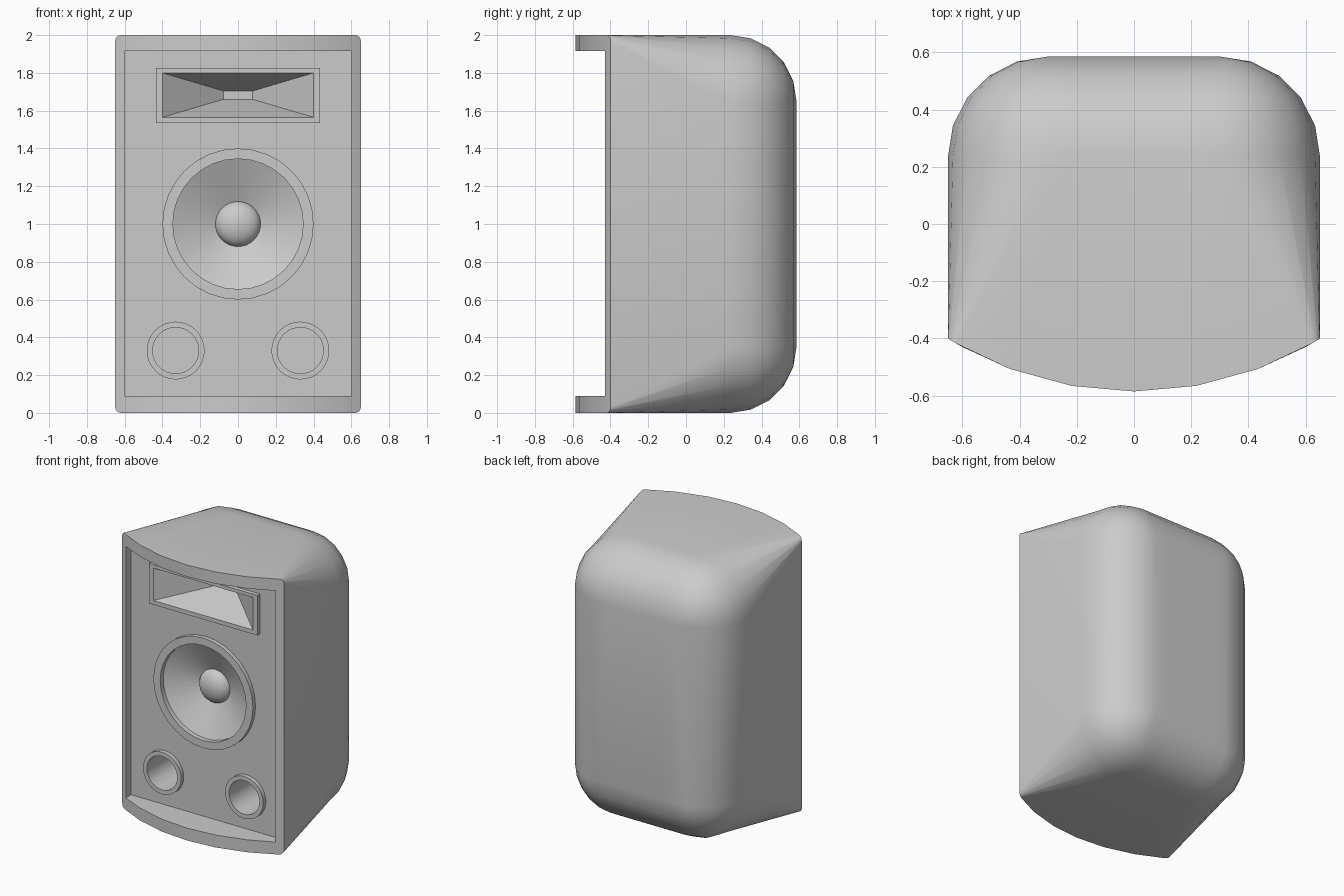
import bpy, bmesh, math
from math import sin, cos, pi, sqrt

cube = bpy.data.objects.get("Cube")
if cube:
    bpy.data.objects.remove(cube, do_unlink=True)

GREY = (0.6, 0.6, 0.6, 1)
mat = bpy.data.materials.new("grey plastic")
mat.use_nodes = True
mat.diffuse_color = GREY
bsdf = next(n for n in mat.node_tree.nodes if n.type == 'BSDF_PRINCIPLED')
bsdf.inputs["Base Color"].default_value = GREY
bsdf.inputs["Roughness"].default_value = 0.6

HALF_W, HEIGHT, SIDE_Y = 0.65, 2.0, -0.4
ROUND, BACK_Y = 0.35, 0.585
OPEN_X, OPEN_LOW, OPEN_HIGH = 0.6, 0.09, 1.915
BAFFLE_Y, RIM_Y = -0.37, -0.40
SIDES = 32


def finish(bm, name):
    mesh = bpy.data.meshes.new(name)
    bm.to_mesh(mesh)
    bm.free()
    mesh.materials.append(mat)
    obj = bpy.data.objects.new(name, mesh)
    bpy.context.collection.objects.link(obj)
    bpy.ops.object.select_all(action='DESELECT')
    obj.select_set(True)
    bpy.context.view_layer.objects.active = obj
    bpy.ops.object.shade_smooth_by_angle(angle=math.radians(30))
    return obj


def loft(name, rings, cap_start=False, cap_end=False):
    """Skin a list of equal point rings, from the back outwards to the inside."""
    bm = bmesh.new()
    rows = [[bm.verts.new(p) for p in ring] for ring in rings]
    n = len(rows[0])
    for a, b in zip(rows, rows[1:]):
        for i in range(n):
            j = (i + 1) % n
            bm.faces.new((a[i], a[j], b[j], b[i]))
    if cap_start:
        bm.faces.new(rows[0][::-1])
    if cap_end:
        bm.faces.new(rows[-1])
    bmesh.ops.remove_doubles(bm, verts=bm.verts, dist=1e-4)
    return finish(bm, name)


def circle(cx, cz, r, y):
    steps = [2 * pi * i / SIDES for i in range(SIDES)]
    return [(cx + r * cos(a), y, cz + r * sin(a)) for a in steps]


def rect(x, low, high, y):
    return [(x, y, low), (x, y, high), (-x, y, high), (-x, y, low)]


def lathe(name, cx, cz, profile, cap_end=False):
    return loft(name, [circle(cx, cz, r, y) for r, y in profile], cap_end=cap_end)


def bow(x):
    """Curved front of the cabinet."""
    radius = 1.235
    return -BACK_Y + radius - sqrt(radius ** 2 - x ** 2)


def rounded_ring(inset, r, y=None):
    """Rounded rectangle, with extra points along its top and bottom edges."""
    w, h = HALF_W - inset, HEIGHT / 2 - inset
    fx, fz = w - r, h - r
    pts = []
    for k, (sx, sz) in enumerate(((1, 1), (-1, 1), (-1, -1), (1, -1))):
        for i in range(6):
            a = pi / 2 * (k + i / 5)
            pts.append((sx * fx + r * cos(a), sz * fz + r * sin(a)))
        if k in (0, 2):
            pts += [(sx * fx * f, sz * h) for f in (0.7, 0.35, 0, -0.35, -0.7)]
    return [(x, bow(x) if y is None else y, z + HEIGHT / 2) for x, z in pts]


# Cabinet shell: rounded back, sides tapering to tight front corners, bowed rim
rings = []
for i in range(5, -1, -1):
    a = pi / 2 * i / 5
    rings.append(rounded_ring(ROUND * (1 - cos(a)), ROUND * cos(a),
                              BACK_Y - ROUND + ROUND * sin(a)))
front = rounded_ring(0, 0.03)
clamped = [(max(-OPEN_X, min(OPEN_X, x)), OPEN_HIGH if z > 1 else OPEN_LOW)
           for x, y, z in front]
rings += [front,
          [(x, bow(x), z) for x, z in clamped],
          [(x, BAFFLE_Y, z) for x, z in clamped]]
loft("cabinet", rings, cap_start=True)

# Baffle with openings for the horn, woofer and ports
HORN = (0.435, 1.535, 1.825)
PORT_X, PORT_Z, PORT_R = 0.33, 0.33, 0.153
WOOFER_R = 0.4
bm = bmesh.new()
for loop in (rect(OPEN_X, OPEN_LOW, OPEN_HIGH, BAFFLE_Y),
             rect(*HORN, BAFFLE_Y),
             circle(0, 1, WOOFER_R, BAFFLE_Y),
             circle(PORT_X, PORT_Z, PORT_R, BAFFLE_Y),
             circle(-PORT_X, PORT_Z, PORT_R, BAFFLE_Y)):
    vs = [bm.verts.new(p) for p in loop]
    for i, v in enumerate(vs):
        bm.edges.new((v, vs[i - 1]))
bmesh.ops.triangle_fill(bm, use_beauty=True, edges=bm.edges, normal=(0, -1, 0))
bm.normal_update()
bmesh.ops.reverse_faces(bm, faces=[f for f in bm.faces if f.normal.y > 0])
finish(bm, "baffle")

# Horn: raised frame narrowing to a small throat
loft("horn", [rect(*HORN, BAFFLE_Y), rect(*HORN, RIM_Y),
              rect(0.4, 1.565, 1.8, RIM_Y),
              rect(0.077, 1.66, 1.704, -0.13)], cap_end=True)

# Woofer: raised ring, cone and dust cap
lathe("woofer_cone", 0, 1, [(WOOFER_R, BAFFLE_Y), (WOOFER_R, RIM_Y), (0.345, RIM_Y),
                            (0.345, -0.365), (0.115, -0.26)])
dome = [(0.12 * cos(pi / 2 * i / 6), -0.26 - 0.07 * sin(pi / 2 * i / 6)) for i in range(7)]
lathe("dust_cap", 0, 1, dome)

# Bass ports: raised rings with deep tubes
for side, sx in (("left", 1), ("right", -1)):
    lathe(side + "_port", sx * PORT_X, PORT_Z,
          [(PORT_R, BAFFLE_Y), (PORT_R, RIM_Y), (0.122, RIM_Y), (0.122, -0.03)],
          cap_end=True)
